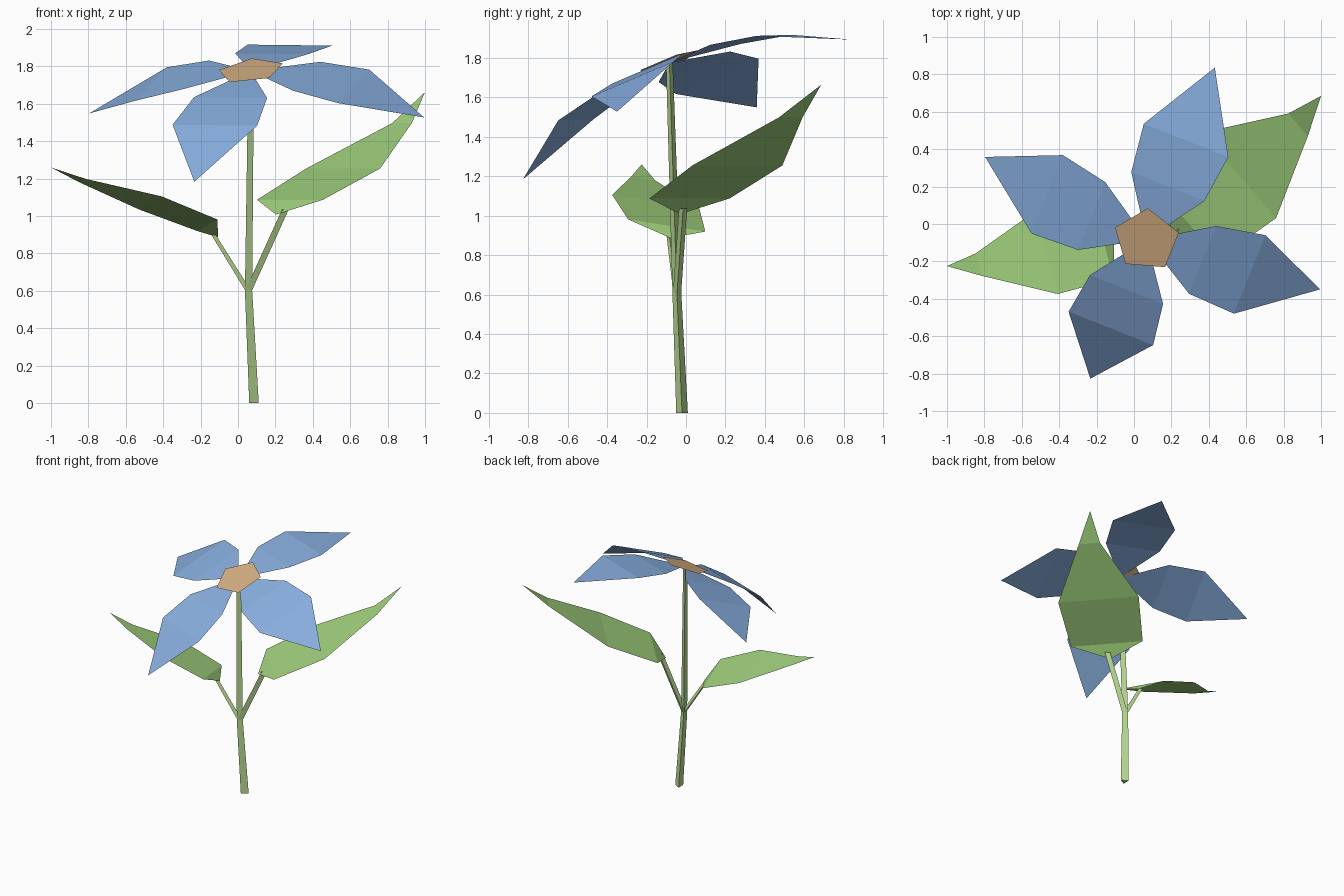
import bpy, math
from mathutils import Vector, Matrix

if "Cube" in bpy.data.objects:
    bpy.data.objects.remove(bpy.data.objects["Cube"])


def material(name, rgb):
    m = bpy.data.materials.new(name)
    lin = [c / 12.92 if c < 0.04 else ((c + 0.055) / 1.055) ** 2.4 for c in rgb]
    m.diffuse_color = (*lin, 1)
    m.use_nodes = True
    m.node_tree.nodes["Principled BSDF"].inputs["Base Color"].default_value = m.diffuse_color
    return m


BLUE = material("petal blue", (0.53, 0.68, 0.87))
TAN = material("centre tan", (0.84, 0.69, 0.51))
LEAF = material("leaf green", (0.63, 0.82, 0.49))
STEM = material("stem green", (0.72, 0.85, 0.57))


def make(name, verts, faces, mat):
    me = bpy.data.meshes.new(name)
    me.from_pydata([tuple(v) for v in verts], [], faces)
    me.materials.append(mat)
    ob = bpy.data.objects.new(name, me)
    bpy.context.collection.objects.link(ob)
    return ob


def blade(name, base, rows, side, tip, mat, matrix=Matrix()):
    """Flat pointed blade: base point, crosswise rows (middle, half width), tip."""
    side = Vector(side).normalized()
    verts = [Vector(base)]
    for mid, w in rows:
        verts += [Vector(mid) + side * w, Vector(mid) - side * w]
    verts.append(Vector(tip))
    faces = [(0, 1, 2)]
    for i in range(1, 2 * len(rows) - 1, 2):
        faces.append((i, i + 2, i + 3, i + 1))
    n = len(verts) - 1
    faces.append((n - 2, n, n - 1))
    make(name, [matrix @ v for v in verts], faces, mat)


def stalk(name, path):
    """Three-sided tapering stalk through (point, radius) stations."""
    verts, faces = [], [(2, 1, 0)]
    for (x, y, z), r in path:
        for k in range(3):
            a = math.tau * k / 3
            verts.append((x + r * math.cos(a), y + r * math.sin(a), z))
    for j in range(len(path) - 1):
        for k in range(3):
            a, b = 3 * j + k, 3 * j + (k + 1) % 3
            faces.append((a, b, b + 3, a + 3))
    n = len(verts)
    faces.append((n - 3, n - 2, n - 1))
    make(name, verts, faces, STEM)


# Main stem and the two leaf stalks, forking at the node
node = (0.05, -0.046, 0.6)
stalk("stem", [((0.077, -0.02, 0), 0.034), (node, 0.026),
               ((0.065, -0.084, 1.77), 0.02)])
stalk("left_leaf_stalk", [(node, 0.02), ((-0.135, -0.085, 0.9), 0.016)])
stalk("right_leaf_stalk", [(node, 0.024), ((0.247, -0.015, 1.035), 0.024)])

# Leaves: the right one sweeps up, the left one droops
blade("right_leaf", (0.203, -0.03, 1.008),
      [((0.278, 0.018, 1.087), 0.269), ((0.562, 0.26, 1.254), 0.302),
       ((0.877, 0.53, 1.497), 0.08)],
      (0.655, -0.756, 0), (1.0, 0.685, 1.663), LEAF)
blade("left_leaf", (-0.108, -0.08, 0.887),
      [((-0.162, -0.098, 0.95), 0.205), ((-0.468, -0.153, 1.07), 0.232),
       ((-0.83, -0.217, 1.189), 0.063)],
      (-0.26, 0.95, -0.15), (-1.0, -0.225, 1.26), LEAF)

# Tilted flower head frame
u = Vector((0.931, -0.368, -0.011)).normalized()
v = Vector((0.347, 0.863, 0.368))
n = u.cross(v).normalized()
v = n.cross(u)
head = Matrix.Translation((0.067, -0.084, 1.776)) @ Matrix((u, v, n)).transposed().to_4x4()

# Four drooping petals at right angles
for i, name in enumerate(("right", "back", "left", "front")):
    blade(name + "_petal", (0, 0, 0),
          [((0.319, 0, -0.027), 0.21), ((0.582, 0, -0.082), 0.243)],
          (0, -1, 0), (0.963, 0, -0.256), BLUE,
          head @ Matrix.Rotation(i * math.pi / 2, 4, 'Z'))

# Five-sided flower centre
ring = [math.radians(36 + 72 * k) for k in range(5)]
make("flower_centre", [head @ Vector((0.181 * math.cos(a), 0.181 * math.sin(a), 0.003))
                       for a in ring], [(0, 1, 2, 3, 4)], TAN)
